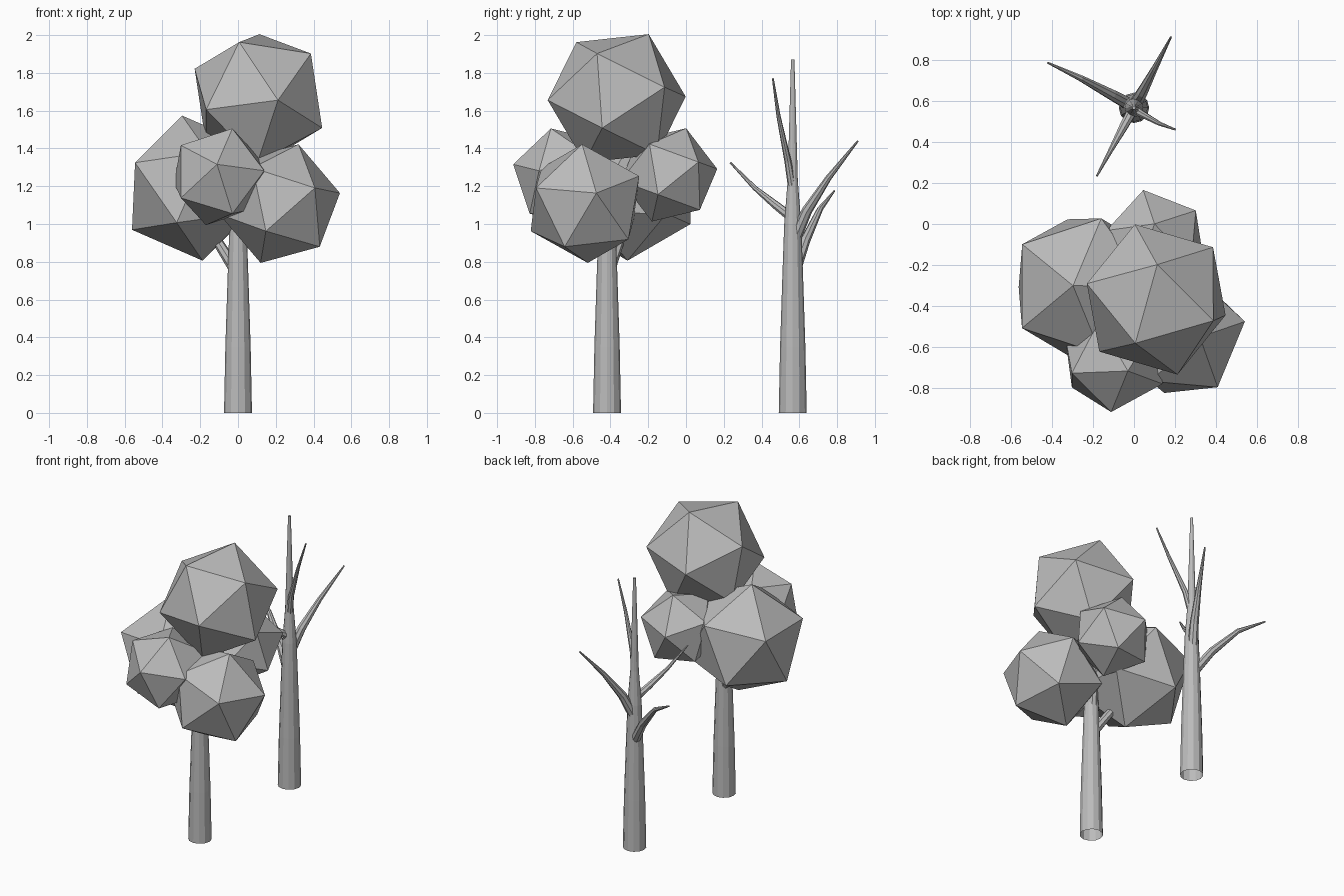
import bpy, bmesh, math
from mathutils import Vector, Matrix

cube = bpy.data.objects.get("Cube")
if cube:
    bpy.data.objects.remove(cube, do_unlink=True)

grey = bpy.data.materials.new("plain_grey")
grey.use_nodes = True
grey.diffuse_color = (0.5, 0.5, 0.5, 1)
grey.node_tree.nodes["Principled BSDF"].inputs["Base Color"].default_value = (0.5, 0.5, 0.5, 1)


def add_object(name, bm, location):
    bmesh.ops.recalc_face_normals(bm, faces=bm.faces)
    mesh = bpy.data.meshes.new(name)
    bm.to_mesh(mesh)
    bm.free()
    mesh.materials.append(grey)
    obj = bpy.data.objects.new(name, mesh)
    obj.location = location
    bpy.context.collection.objects.link(obj)
    return obj


def tube(name, path, radii, sides, location):
    """Tapered tube along a path, open at the start and capped at the tip."""
    bm = bmesh.new()
    pts = [Vector(p) for p in path]
    rings = []
    for i, (p, r) in enumerate(zip(pts, radii)):
        along = pts[min(i + 1, len(pts) - 1)] - pts[max(i - 1, 0)]
        turn = Vector((0, 0, 1)).rotation_difference(along)
        ring = []
        for k in range(sides):
            a = math.tau * k / sides
            ring.append(bm.verts.new(p + turn @ Vector((r * math.cos(a), r * math.sin(a), 0))))
        rings.append(ring)
    for low, high in zip(rings, rings[1:]):
        for k in range(sides):
            n = (k + 1) % sides
            bm.faces.new((low[k], low[n], high[n], high[k]))
    bm.faces.new(rings[-1])
    return add_object(name, bm, location)


def foliage(name, center, radius, corner, neighbour):
    """Twenty-sided ball turned so two adjacent corners point the given ways."""
    z = Vector(corner).normalized()
    x = Vector(neighbour)
    x = (x - z * x.dot(z)).normalized()
    turn = Matrix((x, z.cross(x), z)).transposed().to_4x4()
    bm = bmesh.new()
    bmesh.ops.create_icosphere(bm, subdivisions=1, radius=radius, matrix=turn)
    return add_object(name, bm, center)


# Trunk profile: height, radius
TRUNK = [(0, 0.074), (0.35, 0.067), (0.75, 0.054), (1.0, 0.045), (1.23, 0.027), (1.87, 0.009)]

# Branch paths relative to the foot of the trunk
BRANCHES = {
    "upper_branch": [(0.0, 0.0, 1.17), (0.03, -0.025, 1.33), (0.12, -0.075, 1.57), (0.2, -0.105, 1.77)],
    "back_branch": [(0.0, 0.01, 0.92), (0.04, 0.075, 1.07), (0.1, 0.19, 1.245), (0.18, 0.345, 1.44)],
    "low_branch": [(-0.01, 0.01, 0.75), (-0.11, 0.065, 0.91), (-0.26, 0.145, 1.08), (-0.42, 0.22, 1.175)],
    "front_branch": [(0.0, 0.0, 1.03), (-0.05, -0.09, 1.1), (-0.11, -0.2, 1.19), (-0.18, -0.33, 1.325)],
}
THICK = {"upper_branch": 0.022, "back_branch": 0.033, "low_branch": 0.032, "front_branch": 0.026}

# Two matching trees: leafy in front, bare behind
for prefix, y in (("leafy", -0.418), ("bare", 0.565)):
    foot = (0, y, 0)
    tube(prefix + "_trunk", [(0, 0, h) for h, r in TRUNK], [r for h, r in TRUNK], 12, foot)
    for part, path in BRANCHES.items():
        t = THICK[part]
        tube(prefix + "_" + part, path, [t, t * 0.85, t * 0.5, 0.005], 8, foot)

# Foliage balls
foliage("crown_foliage", (0.108, -0.367, 1.665), 0.38, (0.005, 0.167, 0.335), (-0.105, 0.367, 0.005))
foliage("left_foliage", (0.22, -0.535, 1.108), 0.33, (0.1, -0.015, 0.313), (0.32, 0.06, 0.063))
foliage("right_foliage", (-0.242, -0.305, 1.19), 0.388, (-0.055, 0.005, 0.387), (0.085, -0.34, 0.19))
foliage("front_foliage", (-0.1, -0.65, 1.25), 0.273, (0.07, -0.065, 0.255), (-0.01, -0.265, 0.07))
foliage("back_foliage", (0.1, -0.09, 1.26), 0.263, (0, 0.09, 0.245), (0.21, 0.155, 0.05))
